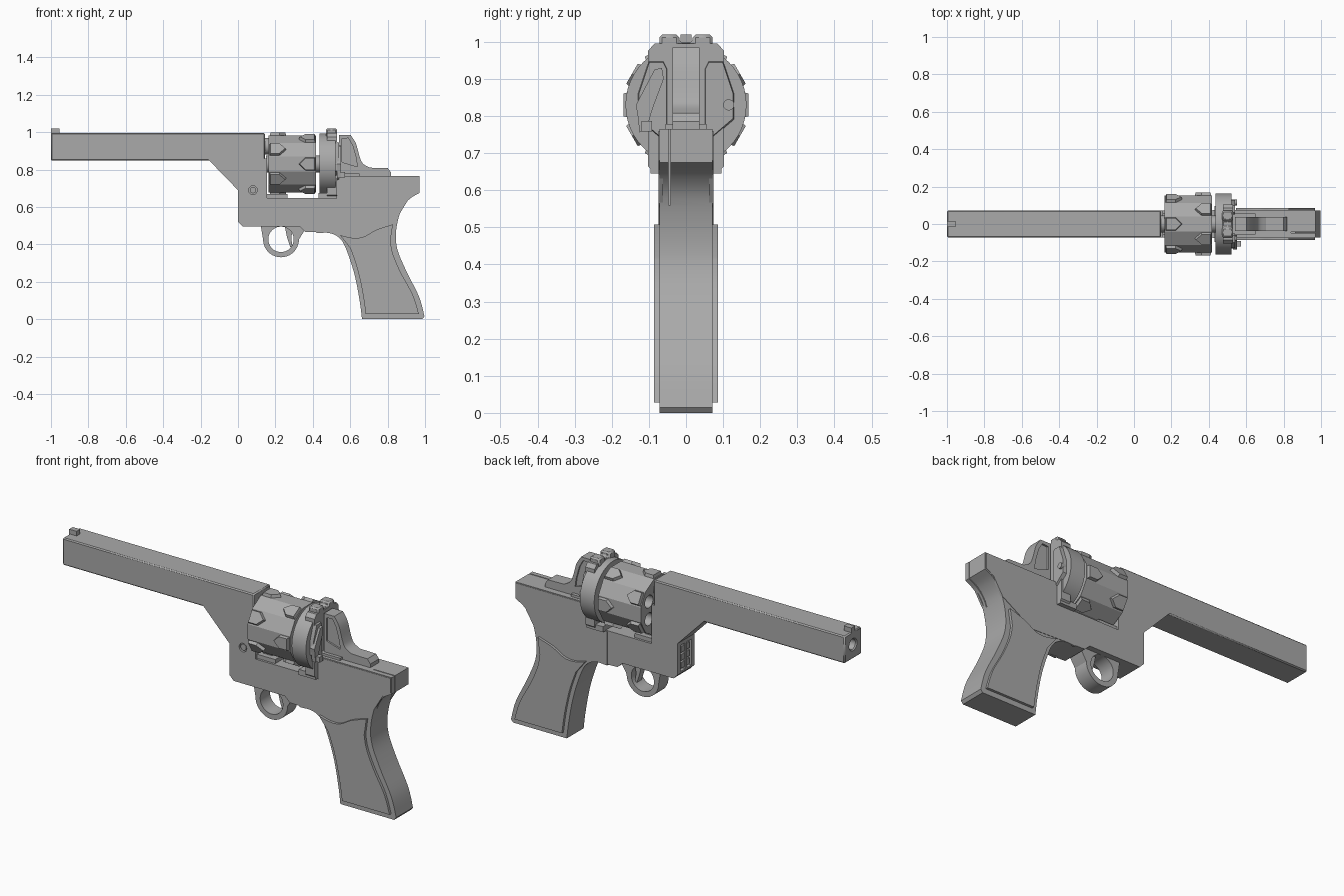
import bpy, bmesh, math
from mathutils import Matrix, Vector

if "Cube" in bpy.data.objects:
    bpy.data.objects.remove(bpy.data.objects["Cube"])

steel = bpy.data.materials.new("grey steel")
steel.use_nodes = True
GREY = (0.4, 0.4, 0.4, 1)
steel.diffuse_color = GREY
steel.node_tree.nodes["Principled BSDF"].inputs["Base Color"].default_value = GREY

W = 0.072        # half thickness of the frame
AXIS = 0.83      # height of the cylinder axis
BORE = 0.925     # height of the barrel axis
parts = []


def finish(name, bm):
    bmesh.ops.recalc_face_normals(bm, faces=bm.faces)
    me = bpy.data.meshes.new(name)
    bm.to_mesh(me)
    bm.free()
    me.materials.append(steel)
    ob = bpy.data.objects.new(name, me)
    bpy.context.collection.objects.link(ob)
    parts.append(ob)
    return ob


def side(u, v, d):
    return (u, d, v)


def back(u, v, d):
    return (d, u, v)


def prism(name, pts, d0, d1, place=side, taper=1.0):
    """Extrude a profile from depth d0 to d1, scaling the far end by taper."""
    bm = bmesh.new()
    mid = sum((Vector(p) for p in pts), Vector((0, 0))) / len(pts)
    near = [bm.verts.new(place(u, v, d0)) for u, v in pts]
    far = [bm.verts.new(place(*(mid + (Vector(p) - mid) * taper), d1)) for p in pts]
    bm.faces.new(near)
    bm.faces.new(far)
    for i in range(len(pts)):
        j = (i + 1) % len(pts)
        bm.faces.new((near[i], near[j], far[j], far[i]))
    return finish(name, bm)


def box(name, x0, x1, y0, y1, z0, z1):
    return prism(name, [(x0, z0), (x1, z0), (x1, z1), (x0, z1)], y0, y1)


def rod(name, center, r, length, axis="X", sides=32, turn=0):
    bm = bmesh.new()
    aim = Matrix.Rotation(math.pi / 2, 4, "Y" if axis == "X" else "X")
    bmesh.ops.create_cone(bm, cap_ends=True, segments=sides, radius1=r, radius2=r, depth=length,
                          matrix=Matrix.Translation(center) @ aim @ Matrix.Rotation(turn, 4, "Z"))
    return finish(name, bm)


def cut(ob, *cutters):
    for c in cutters:
        m = ob.modifiers.new("cut", "BOOLEAN")
        m.object, m.operation, m.solver = c, "DIFFERENCE", "EXACT"
        bpy.context.view_layer.objects.active = ob
        bpy.ops.object.modifier_apply(modifier=m.name)
        parts.remove(c)
        bpy.data.objects.remove(c)


def bevel(ob, width):
    m = ob.modifiers.new("bevel", "BEVEL")
    m.width, m.segments, m.limit_method = width, 1, "ANGLE"


def flow(pts, steps=5):
    """Smooth curve through the points."""
    p = [Vector(q) for q in [pts[0], *pts, pts[-1]]]
    out = []
    for a, b, c, d in zip(p, p[1:], p[2:], p[3:]):
        for i in range(steps):
            t = i / steps
            out.append(tuple(0.5 * (2 * b + (c - a) * t + (2 * a - 5 * b + 4 * c - d) * t * t
                                    + (3 * b - a - 3 * c + d) * t ** 3)))
    return out + [pts[-1]]


# Barrel with bore, front sight and rear stub
barrel = box("barrel", -1, 0.145, -W, W, 0.848, 0.995)
bevel(barrel, 0.006)
cut(barrel, rod("bore", (-0.9, 0, BORE), 0.028, 0.4))
box("front_sight", -1, -0.955, -0.015, 0.015, 0.98, 1.02)
rod("barrel_stub", (0.15, 0, BORE), 0.045, 0.04)

# Frame and grip as one silhouette
front_strap = flow([(0.47, 0.463), (0.52, 0.45), (0.567, 0.40), (0.62, 0.25), (0.65, 0.10), (0.663, 0.0)])
back_strap = flow([(0.997, 0.015), (0.968, 0.12), (0.90, 0.257), (0.852, 0.374), (0.845, 0.47),
                   (0.87, 0.578), (0.914, 0.64), (0.97, 0.675)])
frame = prism("frame", [(0.155, 0.86), (-0.165, 0.86), (0.0, 0.69), (0.0, 0.52), (0.025, 0.495),
                        (0.33, 0.495), (0.36, 0.467)] + front_strap + [(0.985, 0.0)] + back_strap
              + [(0.97, 0.765), (0.53, 0.765), (0.53, 0.648), (0.155, 0.648)], -W, W)
cut(frame, box("back_slit", 0.84, 1.1, -0.047, -0.042, 0.56, 0.9),
    box("front_slot", -0.1, 0.02, -0.045, 0.045, 0.53, 0.67))
for i in range(3):
    box("front_slot_bar", 0.004, 0.03, -0.035, 0.035, 0.54 + i * 0.043, 0.573 + i * 0.043)
box("front_slot_rib", 0.0, 0.03, -0.008, 0.008, 0.53, 0.67)

# Pins sunk in the right side of the frame
for x, z in ((0.08, 0.69), (0.92, 0.718)):
    cut(frame, rod("pin_hole", (x, -W, z), 0.023, 0.03, "Y"))
    rod("frame_pin", (x, -W + 0.012, z), 0.017, 0.016, "Y")

# Side plates and grip panels
for s in (-1, 1):
    prism("side_plate", [(0.42, 0.46), (0.47, 0.463), (0.685, 0.455), (0.865, 0.565), (0.92, 0.655), (0.965, 0.68),
                         (0.965, 0.76), (0.535, 0.76), (0.535, 0.643), (0.42, 0.643)], s * (W - 0.01), s * (W + 0.002))
    panel = flow([(0.545, 0.45), (0.61, 0.435), (0.67, 0.44), (0.74, 0.478), (0.828, 0.507)])
    panel += flow([(0.815, 0.42), (0.828, 0.35), (0.87, 0.25), (0.935, 0.13), (0.967, 0.028)])
    panel += flow([(0.683, 0.028), (0.665, 0.15), (0.635, 0.28), (0.6, 0.38)])
    prism("grip_panel", panel, s * (W - 0.01), s * 0.086)

# Trigger guard ring and trigger
ring = [(0.23 + 0.096 * math.cos(a), 0.427 + 0.096 * math.sin(a))
        for a in [math.pi * (1 + i / 20) for i in range(21)]]
guard = prism("trigger_guard", [(0.12, 0.51)] + ring + [(0.35, 0.465), (0.37, 0.51)], -0.042, 0.042)
cut(guard, rod("guard_hole", (0.23, 0, 0.427), 0.068, 0.2, "Y", 40))
prism("trigger", flow([(0.25, 0.5), (0.262, 0.44), (0.28, 0.385)])
      + flow([(0.292, 0.385), (0.286, 0.44), (0.3, 0.5)]), -0.02, 0.02)

# Twelve sided cylinder with chambers
drum = rod("cylinder", (0.291, 0, AXIS), 0.157, 0.254, sides=12, turn=math.pi / 12)
for i in range(6):
    a = i * math.pi / 3
    cut(drum, rod("chamber", (0.2, 0.095 * math.sin(a), AXIS + 0.095 * math.cos(a)), 0.034, 0.3, sides=24))
rod("cylinder_axle", (0.31, 0, AXIS), 0.045, 0.32)


# Pointed raised lugs in two staggered rows
def lug(name, angle, x, direction):
    def around(u, v, d):
        return (u, d * math.sin(angle) + v * math.cos(angle), AXIS + d * math.cos(angle) - v * math.sin(angle))
    pts = [(0, -0.036), (0.055, -0.036), (0.092, 0), (0.055, 0.036), (0, 0.036)]
    prism(name, [(x + direction * u, v) for u, v in pts], 0.145, 0.168, around, 0.86)


for i in range(6):
    lug("front_lug", i * math.pi / 3, 0.168, 1)
    lug("rear_lug", (i + 0.5) * math.pi / 3, 0.415, -1)

# Recoil shield behind the cylinder
rod("recoil_disc", (0.478, 0, AXIS), 0.163, 0.085, sides=48)
prism("recoil_plate", [(-0.08, 0.645), (0.08, 0.645), (0.103, 0.665), (0.103, 0.975), (0.085, 0.995),
                       (-0.085, 0.995), (-0.103, 0.975), (-0.103, 0.665)], 0.475, 0.53, back)
top_block = box("rear_sight", 0.47, 0.53, -W, W, 0.96, 1.02)
bevel(top_block, 0.008)
cut(top_block, box("sight_notch", 0.4, 0.6, -0.018, 0.018, 0.997, 1.1))
for s in (-1, 1):
    prism("shield_cheek", [(s * 0.05, 0.76), (s * 0.06, 0.73), (s * 0.13, 0.79), (s * 0.13, 0.86),
                           (s * 0.1, 0.95), (s * 0.06, 0.95), (s * 0.05, 0.93)], 0.515, 0.54, back, 0.94)
    rod("shield_screw", (0.536, s * 0.115, AXIS), 0.015, 0.03, sides=20)

# Loading lever on the right of the shield
prism("lever", [(-0.125, 0.755), (-0.105, 0.77), (-0.09, 0.82), (-0.06, 0.9), (-0.065, 0.93),
                (-0.085, 0.925), (-0.135, 0.83), (-0.13, 0.8)], 0.53, 0.552, back)
box("lever_knob", 0.53, 0.572, -0.12, -0.092, 0.758, 0.787)

# Small blocks in the bottom of the frame window
box("window_front_block", 0.155, 0.265, -0.06, 0.06, 0.64, 0.67)
box("window_rear_block", 0.43, 0.53, -0.095, 0.095, 0.645, 0.675)

# Hammer fin with sunken side panels
slope = flow([(0.602, 0.985), (0.63, 0.94), (0.65, 0.87), (0.668, 0.832), (0.705, 0.81)])
hammer = prism("hammer", [(0.54, 0.75), (0.54, 0.985)] + slope
               + [(0.8, 0.808), (0.818, 0.785), (0.818, 0.75)], -0.037, 0.037)
for s in (-1, 1):
    cut(hammer, prism("hammer_recess", [(0.555, 0.84), (0.555, 0.965), (0.59, 0.968), (0.612, 0.93), (0.632, 0.86),
                                        (0.638, 0.815)], s * 0.028, s * 0.06))
box("hammer_base", 0.53, 0.65, -0.055, 0.055, 0.755, 0.778)

# Smooth curved faces while keeping corners crisp
bpy.ops.object.select_all(action="DESELECT")
for ob in parts:
    ob.select_set(True)
bpy.context.view_layer.objects.active = frame
bpy.ops.object.shade_smooth_by_angle(angle=math.radians(25))
